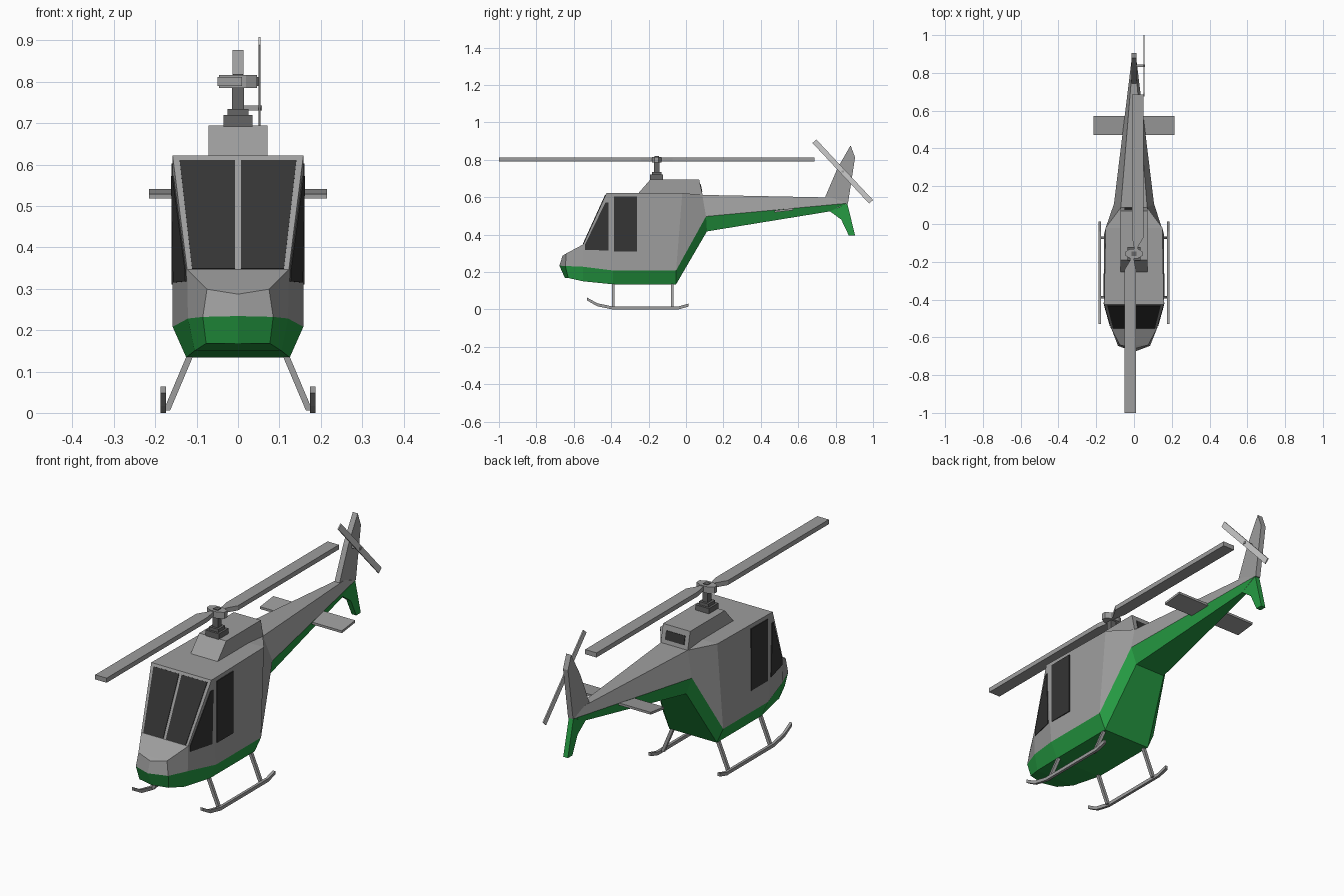
import bpy, bmesh, math
from mathutils import Vector

if "Cube" in bpy.data.objects:
    bpy.data.objects.remove(bpy.data.objects["Cube"])


def material(name, rgb):
    m = bpy.data.materials.new(name)
    m.diffuse_color = (*rgb, 1)
    m.use_nodes = True
    m.node_tree.nodes["Principled BSDF"].inputs["Base Color"].default_value = m.diffuse_color
    return m


GREY = material("body_grey", (0.34, 0.34, 0.34))
GREEN = material("belly_green", (0.019, 0.33, 0.055))
GLASS = material("window_black", (0.035, 0.035, 0.035))
DARK = material("mast_dark_grey", (0.13, 0.13, 0.13))
LIGHT = material("tail_rotor_light_grey", (0.6, 0.6, 0.6))


def loft(name, rings, mats, strip_rule=lambda j: 0):
    """Skin closed rings of equal length, cap both ends."""
    bm = bmesh.new()
    vs = [[bm.verts.new(p) for p in r] for r in rings]
    n = len(rings[0])
    for a, b in zip(vs, vs[1:]):
        for j in range(n):
            k = (j + 1) % n
            bm.faces.new((a[j], a[k], b[k], b[j])).material_index = strip_rule(j)
    bm.faces.new(vs[0])
    bm.faces.new(vs[-1])
    bmesh.ops.remove_doubles(bm, verts=bm.verts, dist=1e-4)
    bmesh.ops.recalc_face_normals(bm, faces=bm.faces)
    me = bpy.data.meshes.new(name)
    bm.to_mesh(me)
    bm.free()
    for m in mats:
        me.materials.append(m)
    ob = bpy.data.objects.new(name, me)
    bpy.context.collection.objects.link(ob)
    return ob


def side_prism(name, yz, x0, x1, mat):
    return loft(name, [[(x, y, z) for y, z in yz] for x in (x0, x1)], [mat])


def top_prism(name, xy, z0, z1, mat):
    return loft(name, [[(x, y, z) for x, y in xy] for z in (z0, z1)], [mat])


def box(name, x, y, z, mat):
    return top_prism(name, [(x[0], y[0]), (x[1], y[0]), (x[1], y[1]), (x[0], y[1])], *z, mat)


def plate(name, pts, mat=GLASS, t=0.003):
    """Thin pane following a flat outline."""
    p = [Vector(q) for q in pts]
    n = (p[1] - p[0]).cross(p[2] - p[0]).normalized() * t
    return loft(name, [[q - n for q in p], [q + n for q in p]], [mat])


# fuselage and tail boom: each section is belly, waist and roof corner (x, y, z)
sections = [
    [(0, -.647, .167), (0, -.677, .234), (0, -.66, .287)],
    [(.077, -.63, .168), (.085, -.645, .232), (.075, -.64, .299)],
    [(.105, -.55, .150), (.121, -.55, .228), (.123, -.55, .347)],
    [(.125, -.39, .134), (.158, -.39, .208), (.158, -.425, .622)],
    [(.125, -.053, .134), (.158, -.053, .208), (.150, -.02, .622)],
    [(.080, .112, .417), (.106, .107, .497), (.070, .087, .612)],
    [(.012, .77, .524), (.014, .86, .567), (.013, .78, .598)],
]
rings = [s + [(-x, y, z) for x, y, z in reversed(s)] for s in sections]
# the first section is only the nose centreline, so no cap is needed beyond it
loft("fuselage", rings, [GREY, GREEN], lambda j: 1 if j in (0, 4, 5) else 0)

# engine cowling with rear vent
side_prism("engine_cowling", [(-.26, .615), (-.19, .695), (.07, .695), (.09, .605)], -.071, .071, GREY)
plate("rear_vent", [(-.05, .0755, .67), (.05, .0755, .67), (.05, .0845, .63), (-.05, .0845, .63)])


# windows
def screen(x, z):
    return (x, -.55 + .125 * (z - .347) / .275, z)


def cheek(s, y, z):
    edge = -.425 + (.622 - z) * .0845
    return (s * (.158 + .236 * (y - edge)), y, z)


for s, tag in ((1, "right"), (-1, "left")):
    plate(f"windscreen_{tag}", [screen(s * x, z) for x, z in
                                ((.007, .61), (.141, .61), (.111, .348), (.007, .348))])
    plate(f"front_side_window_{tag}", [cheek(s, y, z) for y, z in
                                       ((-.54, .318), (-.415, .315), (-.415, .572), (-.43, .572), (-.54, .345))])
    x = s * .1575
    plate(f"rear_side_window_{tag}", [(x, -.385, .31), (x, -.262, .31), (x, -.262, .603), (x, -.385, .603)])

# tail fins and stabiliser
side_prism("upper_fin", [(.743, .598), (.81, .755), (.88, .877), (.904, .813), (.866, .567), (.80, .57)],
           -.013, .013, GREY)
side_prism("lower_fin", [(.77, .524), (.862, .567), (.904, .396), (.87, .396), (.83, .48)], -.012, .012, GREEN)
side_prism("stabiliser", [(.472, .518), (.572, .530), (.572, .541), (.472, .529)], -.215, .215, GREY)

# rotor mast and hub
cy = -.157
for name, r, z in (("mast_base", .035, (.69, .72)), ("mast_collar", .025, (.72, .735)), ("mast", .014, (.735, .79))):
    box(name, (-r, r), (cy - r, cy + r), z, DARK)
octagon = [(.05 * math.cos(a), cy + .028 * math.sin(a)) for a in
           (math.pi / 8 + i * math.pi / 4 for i in range(8))]
top_prism("rotor_hub", octagon, .785, .816, GREY)
box("mast_cap", (-.012, .012), (cy - .012, cy + .012), (.81, .819), DARK)

# main rotor blades, one turned half round
half = [(-.05, -.843), (.01, -.843), (.01, -.085), (.0, -.03), (.0, .01), (-.02, .01), (-.02, -.035), (-.05, -.085)]
for s in (1, -1):
    top_prism(f"main_blade_{'front' if s > 0 else 'rear'}", [(s * x, cy + s * y) for x, y in half], .79, .812, GREY)

# tail rotor
ty, tz = .838, .737
d, w = Vector((.683, -.73)) * .222, Vector((.73, .683)) * .014
corners = [-d - w, d - w, d + w, -d + w]
side_prism("tail_rotor_blade", [(ty + c.x, tz + c.y) for c in corners], .049, .0545, LIGHT)
box("tail_rotor_shaft", (.01, .058), (ty - .006, ty + .006), (tz - .006, tz + .006), GREY)

# landing skids and struts
path = [(-.53, .056), (-.475, .025), (-.395, .008), (-.04, .008), (.013, .023)]
for s, tag in ((1, "right"), (-1, "left")):
    outline = [(y, z + .008) for y, z in path] + [(y, z - .008) for y, z in reversed(path)]
    side_prism(f"skid_{tag}", outline, s * .174, s * .187, GREY)
    for y, end in ((-.388, "front"), (-.073, "rear")):
        loft(f"strut_{end}_{tag}",
             [[(s * (x + dx), y + dy, z) for dx, dy in ((-.008, -.007), (.008, -.007), (.008, .007), (-.008, .007))]
              for x, z in ((.111, .15), (.172, .006))], [GREY])
